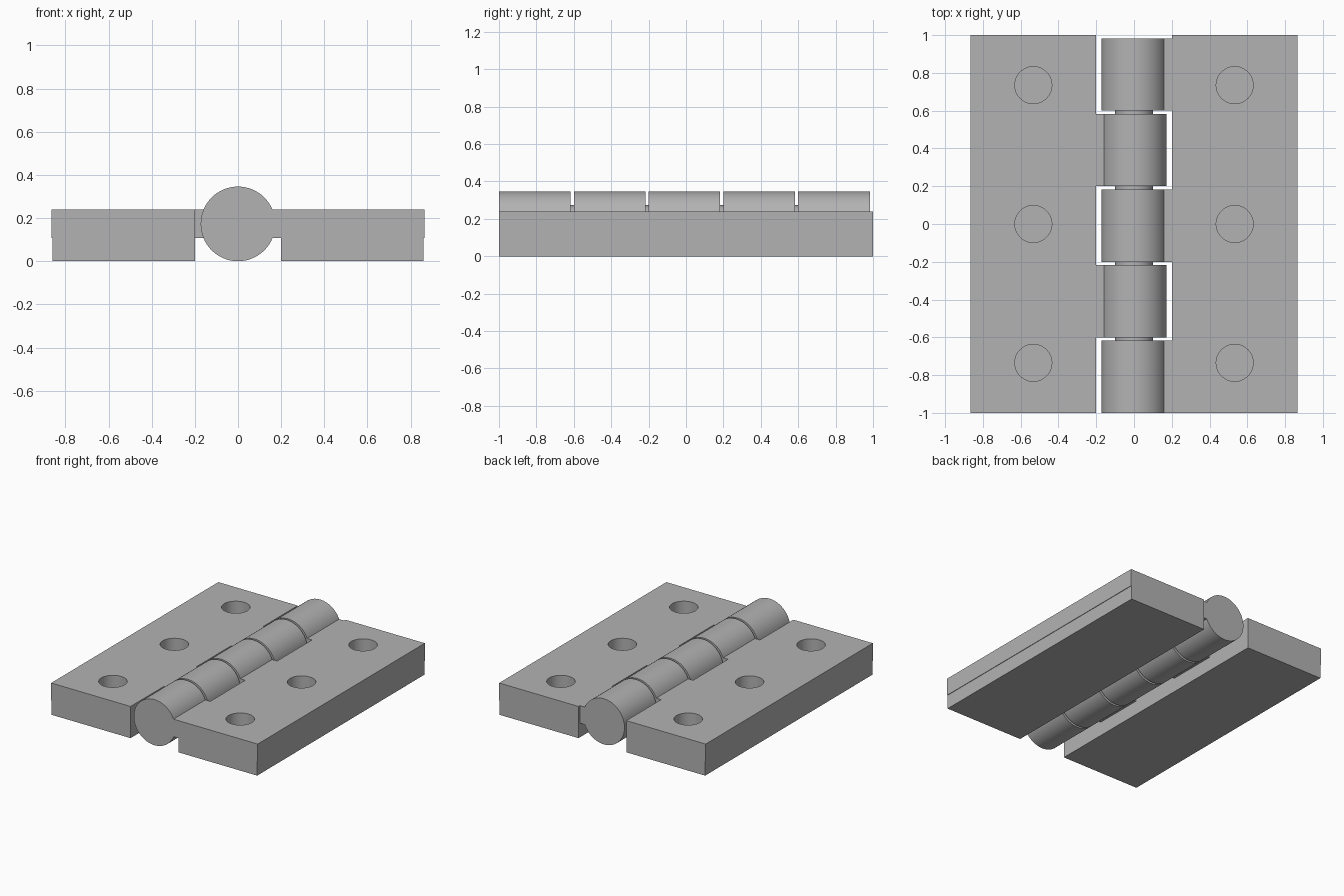
import bpy, bmesh, math
from mathutils import Matrix

if "Cube" in bpy.data.objects:
    bpy.data.objects.remove(bpy.data.objects["Cube"])

R, AXIS_Z = 0.173, 0.173          # barrel radius and axis height
SEAM, TOP = 0.107, 0.24           # base plate top, leaf top
PITCH, LENGTH = 0.4, 0.383        # knuckle spacing and length
INNER, OUTER, ARM = 0.2, 0.865, 0.155

steel = bpy.data.materials.new("steel grey")
steel.diffuse_color = (0.45, 0.45, 0.45, 1)
steel.use_nodes = True
steel.node_tree.nodes["Principled BSDF"].inputs["Base Color"].default_value = steel.diffuse_color


def add(name, bm):
    bmesh.ops.recalc_face_normals(bm, faces=bm.faces)
    me = bpy.data.meshes.new(name)
    bm.to_mesh(me)
    bm.free()
    ob = bpy.data.objects.new(name, me)
    me.materials.append(steel)
    bpy.context.collection.objects.link(ob)
    return ob


def prism(name, outline, z0, z1):
    bm = bmesh.new()
    face = bm.faces.new([bm.verts.new((x, y, z0)) for x, y in outline])
    ext = bmesh.ops.extrude_face_region(bm, geom=[face])
    verts = [v for v in ext["geom"] if isinstance(v, bmesh.types.BMVert)]
    bmesh.ops.translate(bm, verts=verts, vec=(0, 0, z1 - z0))
    return add(name, bm)


def smooth(ob):
    bpy.ops.object.select_all(action='DESELECT')
    ob.select_set(True)
    bpy.context.view_layer.objects.active = ob
    bpy.ops.object.shade_smooth_by_angle(angle=math.radians(30))


def rod(name, radius, y0, y1):
    bm = bmesh.new()
    bmesh.ops.create_cone(bm, cap_ends=True, segments=64, radius1=radius,
                          radius2=radius, depth=y1 - y0,
                          matrix=Matrix.Translation((0, (y0 + y1) / 2, AXIS_Z))
                          @ Matrix.Rotation(math.pi / 2, 4, 'X'))
    smooth(add(name, bm))


# Barrel knuckles, alternating between the two leaves
spans = [(-1 + PITCH * i, -1 + PITCH * i + LENGTH) for i in range(5)]
for i, (a, b) in enumerate(spans):
    rod(f"knuckle_{i + 1}", R, a, b)

# Pin, seen only in the gaps between knuckles
for i in range(4):
    rod(f"pin_section_{i + 1}", 0.1, spans[i][1], spans[i + 1][0])

for side, s, arms in (("right", 1, spans[0::2]), ("left", -1, spans[1::2])):
    # Solid base plate
    prism(f"{side}_base_plate",
          [(s * INNER, -1), (s * (OUTER - 0.004), -1),
           (s * (OUTER - 0.004), 1), (s * INNER, 1)], 0, SEAM)

    # Upper plate with arms reaching the knuckles
    outline = [(s * OUTER, 1), (s * OUTER, -1)]
    if arms[0][0] > -1:
        outline.append((s * INNER, -1))
    for a, b in arms:
        if a > -1:
            outline.append((s * INNER, a))
        outline += [(s * ARM, a), (s * ARM, b), (s * INNER, b)]
    outline.append((s * INNER, 1))
    plate = prism(f"{side}_leaf_plate", outline, SEAM, TOP)

    # Screw holes
    bm = bmesh.new()
    for y in (-0.735, 0, 0.735):
        bmesh.ops.create_cone(bm, cap_ends=True, segments=48, radius1=0.098,
                              radius2=0.098, depth=0.6,
                              matrix=Matrix.Translation((s * 0.533, y, 0.2)))
    cutter = add(f"{side}_hole_cutter", bm)
    cutter.hide_render = True
    mod = plate.modifiers.new("screw holes", 'BOOLEAN')
    mod.operation, mod.solver, mod.object = 'DIFFERENCE', 'EXACT', cutter
    bpy.ops.object.select_all(action='DESELECT')
    plate.select_set(True)
    bpy.context.view_layer.objects.active = plate
    bpy.ops.object.modifier_apply(modifier=mod.name)
    bpy.data.objects.remove(cutter)
    smooth(plate)
